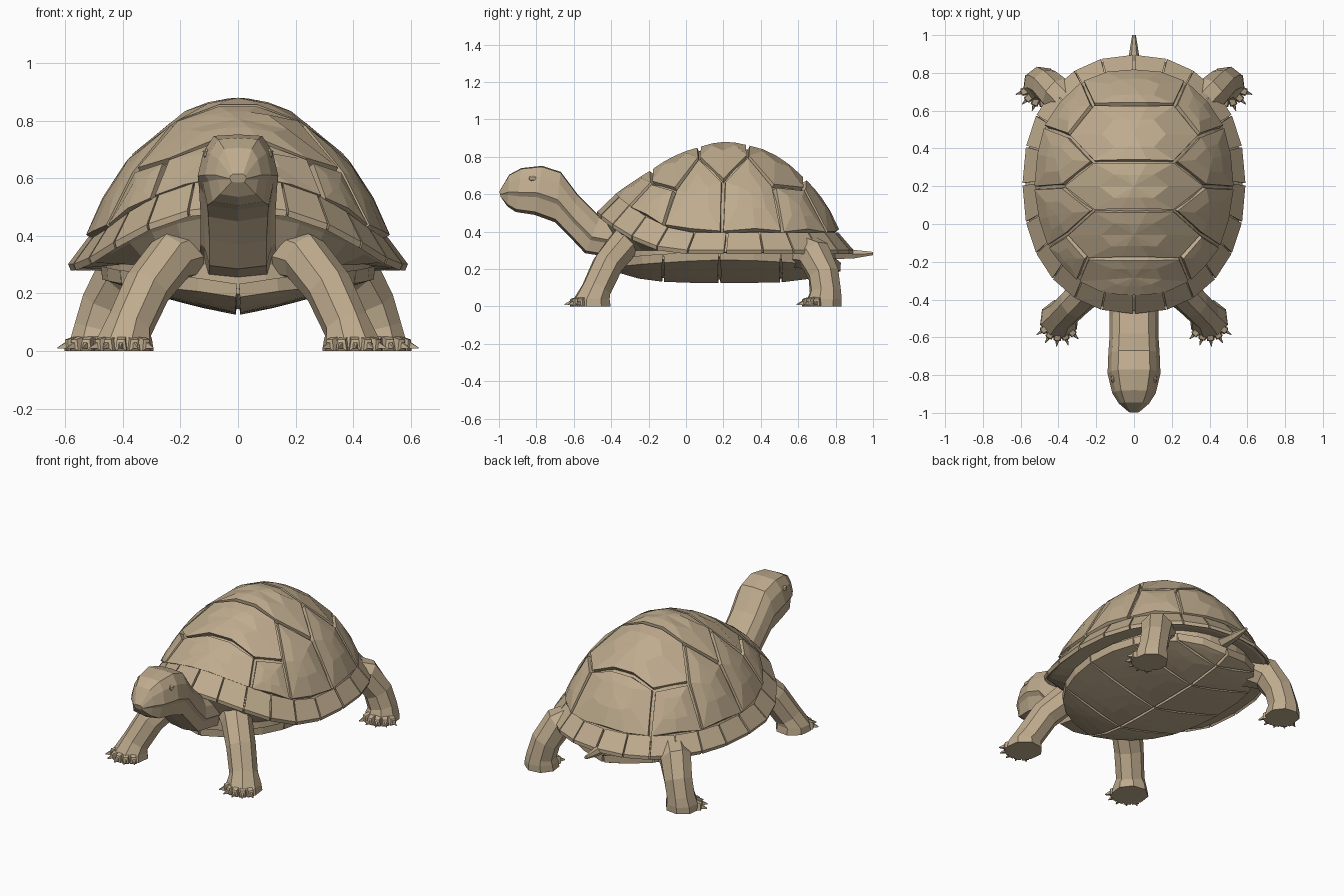
import bpy, bmesh, math
from mathutils import Vector

if "Cube" in bpy.data.objects:
    bpy.data.objects.remove(bpy.data.objects["Cube"])

skin = bpy.data.materials.new("tan")
skin.diffuse_color = (0.52, 0.41, 0.27, 1)
skin.use_nodes = True
skin.node_tree.nodes["Principled BSDF"].inputs["Base Color"].default_value = skin.diffuse_color
CENTRE = Vector((0, 0.21, 0.3))


def finish(bm, name, mirror=False):
    bmesh.ops.recalc_face_normals(bm, faces=bm.faces)
    me = bpy.data.meshes.new(name)
    bm.to_mesh(me)
    bm.free()
    ob = bpy.data.objects.new(name, me)
    me.materials.append(skin)
    bpy.context.collection.objects.link(ob)
    if mirror:
        ob.modifiers.new("mirror", 'MIRROR').use_mirror_merge = False
    return ob


def loft(bm, rings, cap_start=True, cap_end=True):
    vs = [[bm.verts.new(p) for p in r] for r in rings]
    n = len(vs[0])
    for a, b in zip(vs, vs[1:]):
        for i in range(n):
            bm.faces.new((a[i], a[(i + 1) % n], b[(i + 1) % n], b[i]))
    if cap_start:
        bm.faces.new(vs[0])
    if cap_end:
        bm.faces.new(vs[-1])
    return vs


def oval(deg, a, b, cy, n=2.2):
    c, s = math.cos(math.radians(deg)), math.sin(math.radians(deg))
    f = lambda v: math.copysign(abs(v) ** (2 / n), v)
    return Vector((a * f(c), cy + b * f(s)))


def rim_z(y):
    return 0.28 + 0.2 * max(0, -y / 0.47) ** 2


def dome_edge(y):
    return rim_z(y) + 0.09 + 0.085 * max(0, -y / 0.4)


def dome(x, y):
    r2 = ((abs(x) / 0.535) ** 2.2 + (abs(y - 0.22) / 0.61) ** 2.2) ** (2 / 2.2)
    e = dome_edge(y)
    swell = 0.02 * math.exp(-((y + 0.2) / 0.15) ** 2)
    return Vector((x, y, e + (0.88 + swell - e) * max(0, 1 - r2) ** 0.76))


def belly(x, y):
    return Vector((x, y, 0.125 + 0.12 * (abs(x) / 0.46) ** 1.2
                   + 0.06 * (abs(y - 0.22) / 0.6) ** 4))


def plate(bm, outline, surf, sink, gap=0.012):
    """Raised scute: sunken skirt, top edge, inner ring and centre fan."""
    pts = []
    for p, q in zip(outline, outline[1:] + outline[:1]):
        p, q = Vector(p), Vector(q)
        k = max(1, round((q - p).length / 0.15))
        pts += [p.lerp(q, i / k) for i in range(k)]
    c = sum(pts, Vector((0, 0))) / len(pts)
    top = [p + (c - p).normalized() * gap for p in pts]
    mid = [c.lerp(p, 0.5) for p in top]
    low = [p + (c - p).normalized() * gap * 0.5 for p in pts]
    vs = loft(bm, [[sink(surf(*p)) for p in low], [surf(*p) for p in top],
                   [surf(*p) for p in mid]], False, False)
    hub = bm.verts.new(surf(*c))
    for i, v in enumerate(vs[-1]):
        bm.faces.new((v, vs[-1][(i + 1) % len(pts)], hub))


def edge(a0, a1, a=0.535, b=0.61):
    k = max(2, round(abs(a1 - a0) / 14))
    return [oval(a0 + (a1 - a0) * i / k, a, b, 0.22) for i in range(k + 1)]


flip = lambda pts: [(-p[0], p[1]) for p in reversed(pts)]

# carapace scutes: five down the middle, four each side
sink = lambda p: CENTRE + (p - CENTRE) * 0.94
bm = bmesh.new()
S = [(0.25, -0.185), (0.22, 0.07), (0.22, 0.33), (0.22, 0.635)]
H = [(0.36, -0.06), (0.38, 0.20), (0.35, 0.47)]
A = [-58, -32, -2, 27, 61]
plate(bm, edge(-180 - A[0], A[0]) + [S[0]] + flip([S[0]]), dome, sink)
for i in range(3):
    half = [S[i], H[i], S[i + 1]]
    plate(bm, half + flip(half), dome, sink)
plate(bm, edge(A[4], 180 - A[4]) + flip([S[3]]) + [S[3]], dome, sink)
for i in range(4):
    inner = ([H[i - 1]] if i else []) + [S[i]] + ([H[i]] if i < 3 else [])
    pts = inner + edge(A[i + 1], A[i])
    plate(bm, pts, dome, sink)
    plate(bm, flip(pts), dome, sink)
finish(bm, "carapace_scutes")

# rim scutes
bm = bmesh.new()
N = 24
for i in range(N):
    a0, a1 = i * 360 / N + 0.35, (i + 1) * 360 / N - 0.35
    rings = []
    for a in (a0, a1):
        p, q = oval(a, 0.52, 0.595, 0.22), oval(a, 0.59, 0.685, 0.21)
        zi, zo = dome_edge(p.y) + 0.025, rim_z(q.y)
        rings.append([Vector((p.x, p.y, zi)), Vector((q.x, q.y, zo + 0.022)),
                      Vector((q.x * 0.985, q.y, zo)), Vector((p.x, p.y, zi - 0.06))])
    loft(bm, rings)
finish(bm, "rim_scutes")

# shell core filling the grooves and closing the underside
bm = bmesh.new()
D = [i * 10 for i in range(36)]
rings = [[CENTRE + (dome(*oval(d, 0.535 * r, 0.61 * r, 0.22)) - CENTRE) * 0.955 for d in D]
         for r in (0.08, 0.25, 0.42, 0.58, 0.72, 0.84, 0.93, 0.99)]
for a, b, k in ((0.52, 0.60, 0.85), (0.575, 0.67, 0.12), (0.56, 0.65, 0.08)):
    o = [oval(d, a, b, 0.21) for d in D]
    rings.append([Vector((p.x, p.y, rim_z(p.y) + k * (dome_edge(p.y) - rim_z(p.y))))
                  for p in o])
o = [oval(d, 0.465, 0.58, 0.22) for d in D]
rings.append([Vector((p.x, p.y, 0.3)) for p in o])
for r in (1, 0.6, 0.25, 0.05):
    o = [oval(d, 0.465 * r, 0.58 * r, 0.22) for d in D]
    rings.append([belly(*p) + Vector((0, 0, 0.02)) for p in o])
loft(bm, rings)
finish(bm, "shell_core")

# belly scutes
bm = bmesh.new()
B = [-90, -32, -3, 26, 55, 90]
lift = lambda p: p + Vector((0, 0, 0.045))
for a0, a1 in zip(B, B[1:]):
    e = edge(a0, a1, 0.48, 0.61)
    pts = ([] if a0 == -90 else [(0, e[0].y)]) + e + ([] if a1 == 90 else [(0, e[-1].y)])
    plate(bm, pts, belly, lift, 0.009)
    plate(bm, flip(pts), belly, lift, 0.009)
finish(bm, "belly_scutes")

# head and neck: top point, bottom point, half width
bm = bmesh.new()
SEC = [(-.998, .615, -.99, .585, .03), (-.945, .705, -.955, .535, .08),
       (-.88, .74, -.91, .505, .115), (-.77, .752, -.81, .49, .14),
       (-.67, .72, -.70, .45, .136), (-.58, .60, -.62, .37, .13),
       (-.46, .48, -.54, .285, .13), (-.22, .43, -.32, .25, .135)]
CROSS = [(0, 1), (.6, .98), (.86, .77), (1, .45), (.88, .36), (.76, .06), (0, 0)]
CROSS += [(-x, t) for x, t in CROSS[-2:0:-1]]
loft(bm, [[Vector((x * w, y1 + (y0 - y1) * t, z1 + (z0 - z1) * t)) for x, t in CROSS]
          for y0, z0, y1, z1, w in SEC])
finish(bm, "head_and_neck")

# eyes
bm = bmesh.new()
bmesh.ops.create_icosphere(bm, subdivisions=1, radius=0.024)
for v in bm.verts:
    v.co = Vector((v.co.x * 0.6 + 0.110, v.co.y - 0.82, v.co.z * 0.8 + 0.685))
finish(bm, "eyes", True)


def tube(bm, path, n=8):
    """Loft n-sided rings along (x, y, z, radius); the last two lie flat."""
    P = [Vector(p[:3]) for p in path]
    rings = []
    for i, p in enumerate(P):
        t = (P[min(i + 1, len(P) - 1)] - P[max(i - 1, 0)]).normalized()
        if i >= len(P) - 2:
            t = Vector((0, 0, -1))
        side = t.cross(Vector((0.87, 0.5, 0))).normalized()
        up = side.cross(t)
        r = path[i][3]
        rings.append([p + (side * math.cos(k * math.tau / n)
                           + up * math.sin(k * math.tau / n)) * r for k in range(n)])
    loft(bm, rings)


def leg(name, path, heading):
    bm = bmesh.new()
    tube(bm, path)
    foot = Vector(path[-1][:3])
    for k in range(-2, 3):  # toes ending in claws
        a = math.radians(heading + k * 25)
        d = Vector((math.sin(a), -math.cos(a), 0))
        s = Vector((d.y, -d.x, 0))
        loft(bm, [[foot + d * r + s * w * u + Vector((0, 0, h if t else z0))
                   for u, t in ((-1, 0), (1, 0), (.7, 1), (-.7, 1))]
                  for r, w, z0, h in ((.05, .024, 0, .06), (.112, .020, 0, .04),
                                      (.116, .009, .008, .03), (.145, .002, .008, .013))])
    finish(bm, name, True)


leg("front_legs", [(.13, -.24, .35, .10), (.23, -.34, .325, .09), (.315, -.42, .22, .085),
                   (.375, -.48, .09, .082), (.395, -.505, .04, .10), (.395, -.505, 0, .106)], 6)
leg("hind_legs", [(.32, .62, .30, .10), (.41, .69, .27, .095), (.46, .735, .17, .086),
                  (.485, .745, .08, .086), (.49, .74, .04, .096), (.49, .735, 0, .10)], 20)

# tail
bm = bmesh.new()
loft(bm, [[Vector((r * math.cos(k * math.tau / 6), y, z + r * math.sin(k * math.tau / 6)))
           for k in range(6)]
          for y, z, r in ((.68, .29, .05), (.78, .287, .04), (.9, .28, .026), (1.0, .283, .010))])
finish(bm, "tail")
